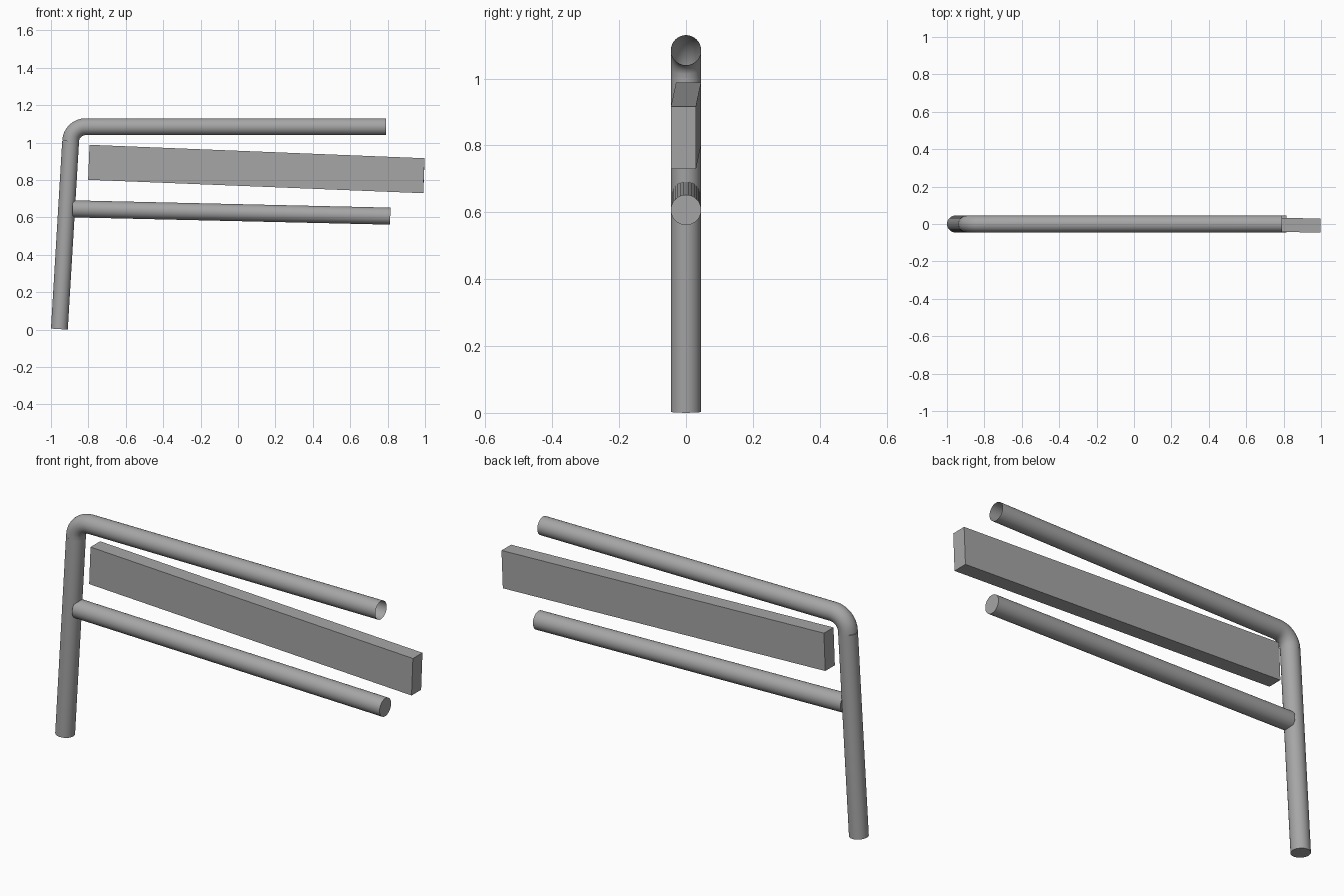
import bpy, bmesh, math
from mathutils import Vector

if "Cube" in bpy.data.objects:
    bpy.data.objects.remove(bpy.data.objects["Cube"])

SIDES = 32
RADIUS = 0.045

# Single grey finish
grey = bpy.data.materials.new("plain grey")
grey.use_nodes = True
colour = (0.38, 0.38, 0.38, 1)
grey.diffuse_color = colour
grey.node_tree.nodes["Principled BSDF"].inputs["Base Color"].default_value = colour


def finish(name, bm, smooth=True):
    bmesh.ops.recalc_face_normals(bm, faces=bm.faces)
    mesh = bpy.data.meshes.new(name)
    bm.to_mesh(mesh)
    bm.free()
    mesh.materials.append(grey)
    obj = bpy.data.objects.new(name, mesh)
    bpy.context.collection.objects.link(obj)
    if smooth:
        bpy.ops.object.select_all(action="DESELECT")
        obj.select_set(True)
        bpy.context.view_layer.objects.active = obj
        bpy.ops.object.shade_smooth_by_angle(angle=math.radians(30))
    return obj


def tube(name, path, cap_start, cap_end, radius=RADIUS):
    """Sweep a circle along (x, z) points lying in the y = 0 plane."""
    points = [Vector((x, 0, z)) for x, z in path]
    bm = bmesh.new()
    rings = []
    for i, p in enumerate(points):
        before, after = points[max(i - 1, 0)], points[min(i + 1, len(points) - 1)]
        d_in, d_out = (p - before).normalized(), (after - p).normalized()
        along = (d_in + d_out).normalized()
        across = Vector((along.z, 0, -along.x))
        ring = []
        for k in range(SIDES):
            a = math.tau * k / SIDES
            offset = across * math.cos(a) + Vector((0, 1, 0)) * math.sin(a)
            ring.append(bm.verts.new(p + offset * radius))
        rings.append(ring)
    for r, s in zip(rings, rings[1:]):
        for k in range(SIDES):
            n = (k + 1) % SIDES
            bm.faces.new((r[k], r[n], s[n], s[k]))
    if cap_start:
        bm.faces.new(rings[0])
    if cap_end:
        bm.faces.new(rings[-1])
    return finish(name, bm)


# Leaning upright post
tube("post", [(-0.955, 0.003), (-0.895, 1.005)], True, True)

# Top rail with a rounded elbow, open at the free end
BEND, LEAN, STEPS = 0.08, 0.06, 8
elbow = []
for i in range(STEPS + 1):
    a = math.pi - LEAN - (math.pi / 2 - LEAN) * i / STEPS
    elbow.append((-0.815 + BEND * math.cos(a), 1.005 + BEND * math.sin(a)))
tube("top_rail", [(-0.895, 1.005)] + elbow[1:] + [(0.79, 1.085)], False, False)

# Lower rail, butting into the post
tube("lower_rail", [(-0.885, 0.646), (0.814, 0.607)], True, True, 0.0455)

# Flat board between the rails, slightly turned and sloping
bm = bmesh.new()
bmesh.ops.create_cube(bm, size=1)
board = finish("board", bm, smooth=False)
board.scale = (1.793, 0.075, 0.187)
board.location = (0.0985, 0, 0.859)
board.rotation_euler = (0, 0.04, -0.0084)
